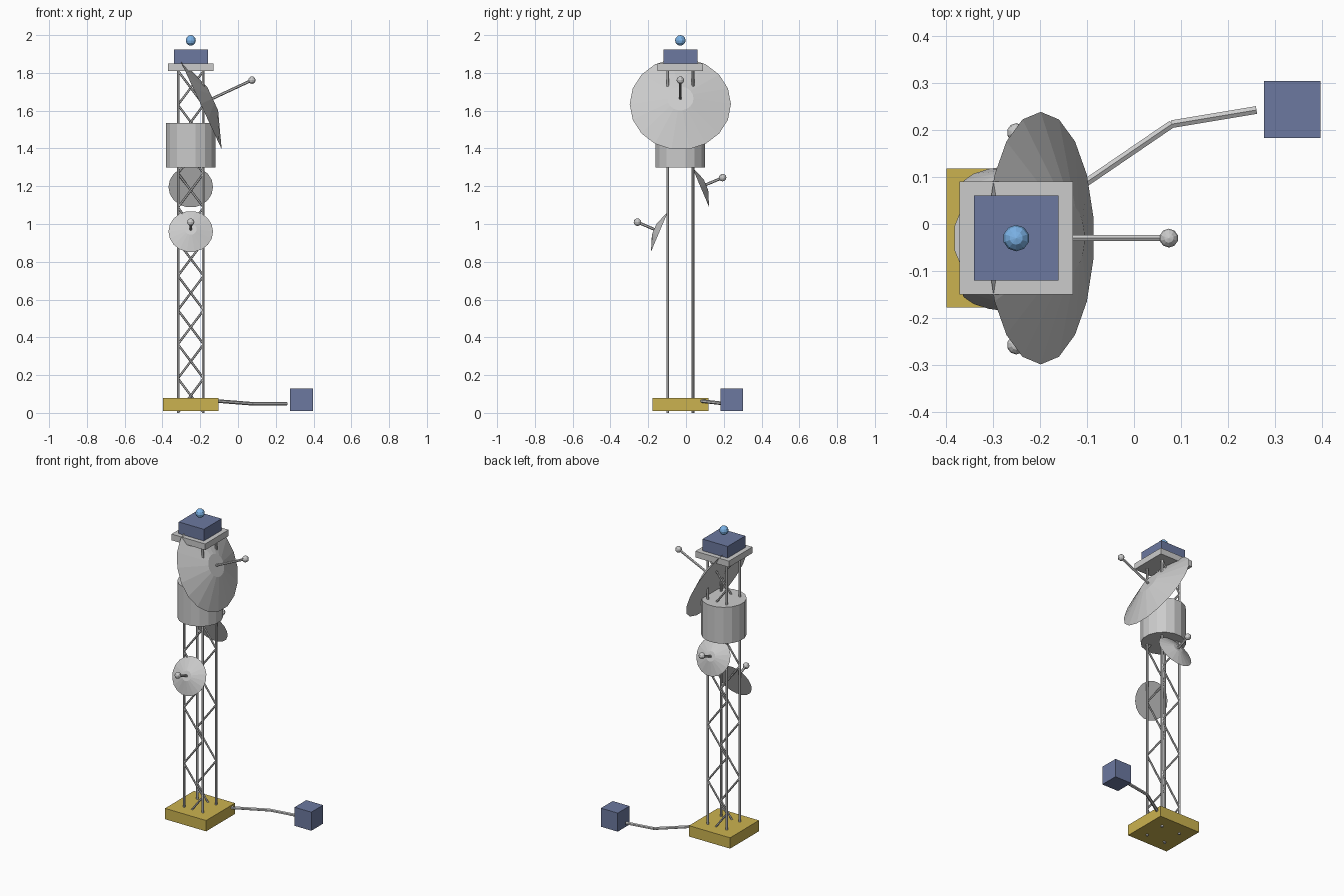
import bpy, math
from mathutils import Vector

if "Cube" in bpy.data.objects:
    bpy.data.objects.remove(bpy.data.objects["Cube"])

CX, CY = -0.25, -0.03      # tower axis
LEG = 0.067                # leg offset from axis


def mat(name, rgb):
    m = bpy.data.materials.new(name)
    m.diffuse_color = (*rgb, 1)
    m.use_nodes = True
    m.node_tree.nodes["Principled BSDF"].inputs["Base Color"].default_value = m.diffuse_color
    return m


yellow = mat("yellow", (0.60, 0.45, 0.08))
blue = mat("slate_blue", (0.15, 0.19, 0.35))
light_blue = mat("light_blue", (0.20, 0.45, 0.80))


def finish(name, m=None):
    o = bpy.context.object
    o.name = name
    if m:
        o.data.materials.append(m)
    return o


def box(name, x, y, z, m=None):
    bpy.ops.mesh.primitive_cube_add(
        size=1, location=[(a + b) / 2 for a, b in (x, y, z)])
    bpy.context.object.scale = [b - a for a, b in (x, y, z)]
    return finish(name, m)


def rod(name, a, b, r, sides=6):
    a, b = Vector(a), Vector(b)
    bpy.ops.mesh.primitive_cylinder_add(
        vertices=sides, radius=r, depth=(b - a).length, location=(a + b) / 2,
        rotation=(b - a).to_track_quat('Z', 'Y').to_euler())
    return finish(name)


def ball(name, loc, r, m=None):
    bpy.ops.mesh.primitive_uv_sphere_add(segments=10, ring_count=6, radius=r, location=loc)
    return finish(name, m)


def dish(name, centre, heading, tilt, r, depth, tip_r, reach):
    """Shallow cone facing the heading (degrees), tilted up, with feed rod and ball."""
    h, t = math.radians(heading), math.radians(tilt)
    n = Vector((math.cos(h) * math.cos(t), math.sin(h) * math.cos(t), math.sin(t)))
    c = Vector(centre)
    bpy.ops.mesh.primitive_cone_add(
        vertices=18, radius1=r, radius2=tip_r, depth=depth, location=c + n * depth / 2,
        rotation=(0, math.pi / 2 - t, h))
    finish(name)
    rod(name + "_feed_rod", c + n * depth * 0.5, c + n * reach, 0.0075)
    ball(name + "_feed_ball", c + n * reach, 0.02)


# Base
box("base", (-0.398, -0.104), (-0.177, 0.118), (0.01, 0.08), yellow)

# Tower legs
for i, sx in enumerate((-1, 1)):
    for j, sy in enumerate((-1, 1)):
        x, y = CX + sx * LEG, CY + sy * LEG
        rod(f"leg_{i}{j}", (x, y, 0), (x, y, 1.82), 0.0075)

# Zigzag braces on front and back, in opposite phase
BAY = 0.181
for k in range(10):
    for name, sy in (("front", -1), ("back", 1)):
        s = sy * (1 if k % 2 else -1)
        y = CY + sy * LEG
        rod(f"{name}_brace_{k}", (CX - s * LEG, y, k * BAY + 0.003),
            (CX + s * LEG, y, (k + 1) * BAY), 0.006)

# Drum
bpy.ops.mesh.primitive_cylinder_add(
    vertices=16, radius=0.1335, depth=0.235, location=(CX, CY, 1.4175),
    rotation=(0, 0, math.pi / 16))
finish("drum")

# Top plate, housing and beacon
box("top_plate", (CX - 0.12, CX + 0.12), (CY - 0.12, CY + 0.12), (1.81, 1.85))
box("top_housing", (CX - 0.09, CX + 0.09), (CY - 0.09, CY + 0.09), (1.85, 1.925), blue)
ball("beacon", (CX, CY, 1.972), 0.028, light_blue)

# Dishes
dish("large_dish", (-0.198, CY, 1.635), 0, 25, 0.268, 0.07, 0.07, 0.30)
dish("front_dish", (CX, -0.14, 0.96), -90, 23, 0.118, 0.031, 0.031, 0.127)
dish("back_dish", (CX, 0.077, 1.196), 90, 23, 0.118, 0.031, 0.031, 0.127)

# Cable to the ground box
cable = [(-0.15, 0.055, 0.066), (0.08, 0.212, 0.048), (0.26, 0.242, 0.048)]
for k in range(2):
    rod(f"cable_{k}", cable[k], cable[k + 1], 0.0095)
box("ground_box", (0.276, 0.396), (0.183, 0.303), (0.01, 0.13), blue)
